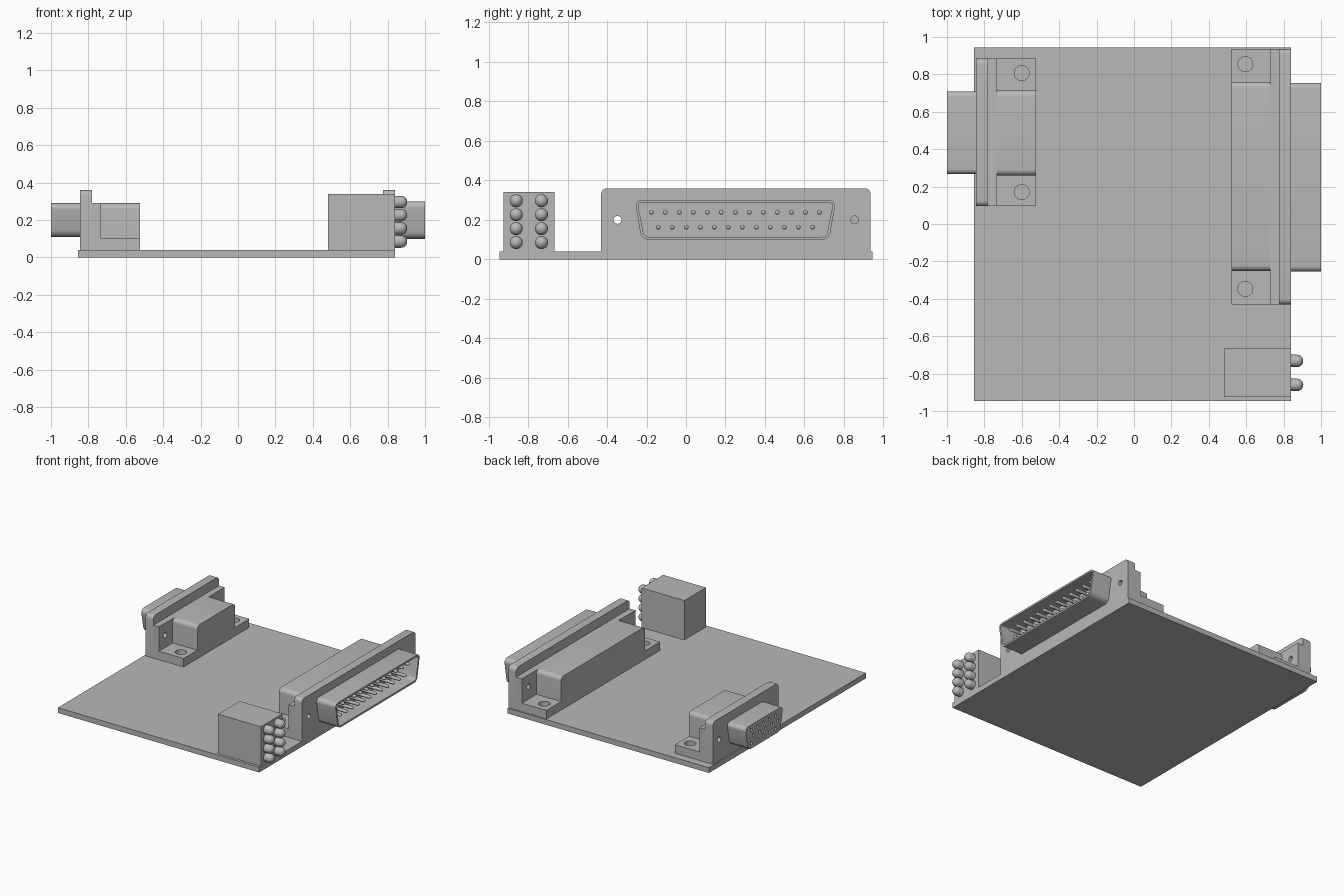
import bpy
import bmesh
import math
from mathutils import Matrix, Vector

cube = bpy.data.objects.get("Cube")
if cube:
    bpy.data.objects.remove(cube, do_unlink=True)

grey = bpy.data.materials.new("plain grey")
grey.use_nodes = True
colour = (0.48, 0.48, 0.48, 1)
grey.diffuse_color = colour
grey.node_tree.nodes["Principled BSDF"].inputs["Base Color"].default_value = colour


def finish(name, bm, smooth=False):
    bmesh.ops.recalc_face_normals(bm, faces=bm.faces)
    mesh = bpy.data.meshes.new(name)
    bm.to_mesh(mesh)
    bm.free()
    mesh.materials.append(grey)
    ob = bpy.data.objects.new(name, mesh)
    bpy.context.collection.objects.link(ob)
    if smooth:
        shade(ob)
    return ob


def activate(ob):
    bpy.ops.object.select_all(action='DESELECT')
    ob.select_set(True)
    bpy.context.view_layer.objects.active = ob


def shade(ob):
    activate(ob)
    bpy.ops.object.shade_smooth_by_angle(angle=math.radians(35))


def rounded(corners, radii, steps=6):
    """Round the corners of a (y, z) outline."""
    out = []
    n = len(corners)
    for i, r in enumerate(radii):
        p = Vector(corners[i])
        if r == 0:
            out.append(p)
            continue
        a = p + (Vector(corners[i - 1]) - p).normalized() * r
        b = p + (Vector(corners[(i + 1) % n]) - p).normalized() * r
        # weighted curve that follows a circular arc closely
        w = math.cos((math.pi - (a - p).angle(b - p)) / 2)
        for k in range(steps + 1):
            t = k / steps
            c = [(1 - t) ** 2, 2 * w * t * (1 - t), t * t]
            out.append((a * c[0] + p * c[1] + b * c[2]) / sum(c))
    return out


def prism(name, outline, x0, x1, smooth=False):
    bm = bmesh.new()
    face = bm.faces.new([bm.verts.new((x0, p[0], p[1])) for p in outline])
    ext = bmesh.ops.extrude_face_region(bm, geom=[face])["geom"]
    verts = [v for v in ext if isinstance(v, bmesh.types.BMVert)]
    bmesh.ops.translate(bm, verts=verts, vec=(x1 - x0, 0, 0))
    return finish(name, bm, smooth)


def rect(y0, y1, z0, z1):
    return [(y0, z0), (y1, z0), (y1, z1), (y0, z1)]


def box(name, x0, x1, y0, y1, z0, z1):
    return prism(name, rect(y0, y1, z0, z1), x0, x1)


def rods(name, points, radius, length, axis='X', sides=20):
    """Plain cylinders centred on the points."""
    bm = bmesh.new()
    turn = Matrix.Rotation(math.pi / 2, 4, 'Y') if axis == 'X' else Matrix()
    for p in points:
        bmesh.ops.create_cone(bm, cap_ends=True, segments=sides, radius1=radius,
                              radius2=radius, depth=length,
                              matrix=Matrix.Translation(p) @ turn)
    return finish(name, bm)


def domed_rods(name, points, radius, length, sides):
    """Rods pointing to +x from the points, each with a round tip."""
    bm = bmesh.new()
    for p in points:
        p = Vector(p)
        stations = [(0, radius)]
        for k in range(6):
            a = k * math.pi / 12
            stations.append((length - radius + radius * math.sin(a), radius * math.cos(a)))
        rings = []
        for x, r in stations:
            rings.append([bm.verts.new(p + Vector((x, r * math.cos(a), r * math.sin(a))))
                          for a in (2 * math.pi * i / sides for i in range(sides))])
        for lo, hi in zip(rings, rings[1:]):
            for i in range(sides):
                j = (i + 1) % sides
                bm.faces.new((lo[i], lo[j], hi[j], hi[i]))
        tip = bm.verts.new(p + Vector((length, 0, 0)))
        for i in range(sides):
            bm.faces.new((rings[-1][i], rings[-1][(i + 1) % sides], tip))
        bm.faces.new(rings[0])
    return finish(name, bm, True)


def cut(ob, cutter):
    cutter.hide_render = True
    mod = ob.modifiers.new("cut", 'BOOLEAN')
    mod.operation = 'DIFFERENCE'
    mod.solver = 'EXACT'
    mod.object = cutter
    activate(ob)
    bpy.ops.object.modifier_apply(modifier=mod.name)
    bpy.data.objects.remove(cutter, do_unlink=True)
    shade(ob)


def d_outline(y0, y1, z0, z1, inset=0.0):
    y0, y1, z0, z1 = y0 + inset, y1 - inset, z0 + inset, z1 - inset
    taper = 0.035
    r = 0.035 - inset
    return rounded([(y0 + taper, z0), (y1 - taper, z0), (y1, z1), (y0, z1)], [r] * 4)


BOARD = 0.04
BODY_TOP = 0.29


def housing(name, s, face, y0, y1, c0, c1):
    """Flange, rear wall, core and two screw feet; s is the side it faces."""
    plate, wall, back = s * (face - 0.065), s * (face - 0.113), s * (face - 0.32)
    screws = [(c1 + y1) / 2 + 0.007, (c0 + y0) / 2 - 0.007]
    flange = prism(name + "_flange", rounded(rect(y0, y1, BOARD, 0.36), [0, 0, 0.03, 0.03]),
                   plate, s * face)
    rear = box(name + "_rear_wall", wall, plate, y0, y1, BOARD, BODY_TOP)
    for part in (flange, rear):
        cut(part, rods("screw_cutter", [(plate, y, 0.2) for y in screws], 0.02, 0.3))
    prism(name + "_core", rounded(rect(c0, c1, BOARD, BODY_TOP), [0, 0, 0.03, 0.03]),
          back, wall, True)
    for label, a, b in (("front", y0, c0), ("back", c1, y1)):
        foot = box(name + "_" + label + "_foot", back, wall, a, b, BOARD, 0.105)
        y = screws[0] if label == "back" else screws[1]
        cut(foot, rods("foot_cutter", [(s * (face - 0.245), y, 0.1)], 0.04, 0.3, 'Z', 32))


# Circuit board
box("board", -0.855, 0.84, -0.945, 0.945, 0, BOARD)

# Wide pin connector on the left side
housing("wide_connector", 1, 0.84, -0.43, 0.935, -0.25, 0.76)
shell = prism("wide_connector_shell", d_outline(-0.26, 0.76, 0.1, 0.3), 0.84, 1.0)
cut(shell, prism("shell_cutter", d_outline(-0.26, 0.76, 0.1, 0.3, 0.014), 0.85, 1.1))
pitch = 0.071
pins = [(0.845, 0.25 + (i - 6) * pitch, 0.238) for i in range(13)]
pins += [(0.845, 0.25 + (i - 5.5) * pitch, 0.163) for i in range(12)]
domed_rods("wide_connector_pins", pins, 0.012, 0.125, 12)

# Small socket connector on the right side
housing("small_connector", -1, 0.845, 0.095, 0.885, 0.26, 0.715)
socket = prism("small_connector_shell", d_outline(0.26, 0.715, 0.11, 0.29), -1.0, -0.845)
holes = [(-1.0, 0.4875 + (i - 2 + shift) * 0.072, z)
         for z, shift in ((0.25, 0.15), (0.2, -0.25), (0.15, 0.15)) for i in range(5)]
cut(socket, rods("socket_cutter", holes, 0.012, 0.16, 'X', 12))

# Indicator lamp block
box("lamp_block", 0.48, 0.84, -0.925, -0.665, BOARD, 0.34)
lamps = [(0.835, y, 0.085 + 0.0705 * k) for y in (-0.86, -0.732) for k in range(4)]
domed_rods("lamps", lamps, 0.033, 0.07, 24)
